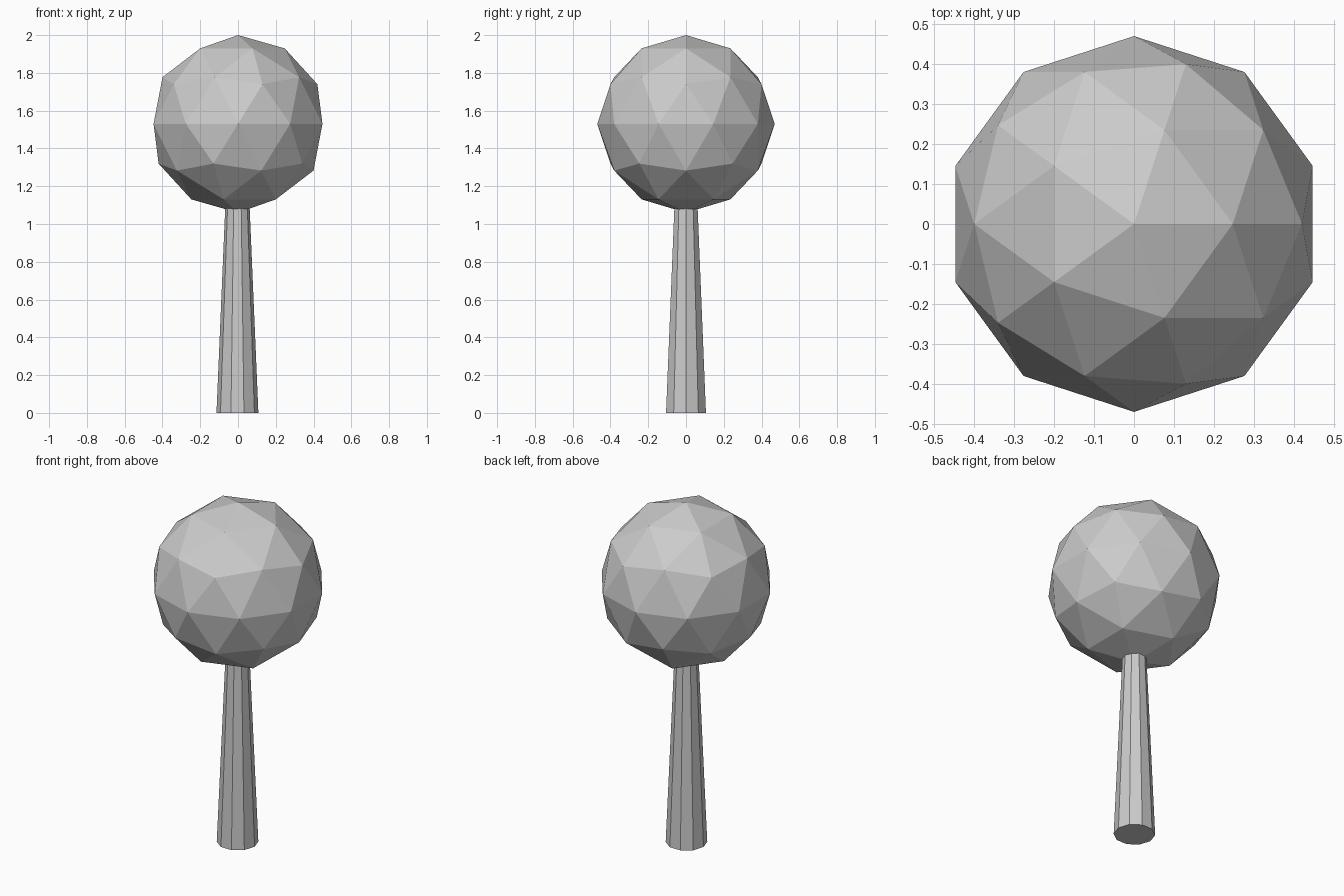
import bpy

cube = bpy.data.objects.get("Cube")
if cube:
    bpy.data.objects.remove(cube, do_unlink=True)

# One plain grey for the whole tree
grey = bpy.data.materials.new("light_grey")
grey.use_nodes = True
colour = (0.6, 0.6, 0.6, 1.0)
grey.diffuse_color = colour
grey.node_tree.nodes["Principled BSDF"].inputs["Base Color"].default_value = colour


def finish(name):
    """Name the new part, give it the material and keep its facets flat."""
    part = bpy.context.object
    part.name = name
    part.data.name = name
    part.data.materials.append(grey)
    bpy.ops.object.shade_flat()
    return part


# Faceted round crown
crown_radius = 0.47
crown_height = 2.0 - crown_radius
bpy.ops.mesh.primitive_ico_sphere_add(
    subdivisions=2, radius=crown_radius, location=(0, 0, crown_height))
finish("crown")

# Tapered ten-sided trunk, its top tucked into the crown
trunk_height = 1.15
bpy.ops.mesh.primitive_cone_add(
    vertices=10, radius1=0.111, radius2=0.062, depth=trunk_height,
    location=(-0.003, 0, trunk_height / 2))
trunk = finish("trunk")

# Turn the trunk so that a corner lies on the side axis
trunk.rotation_euler.z = 1.5708
